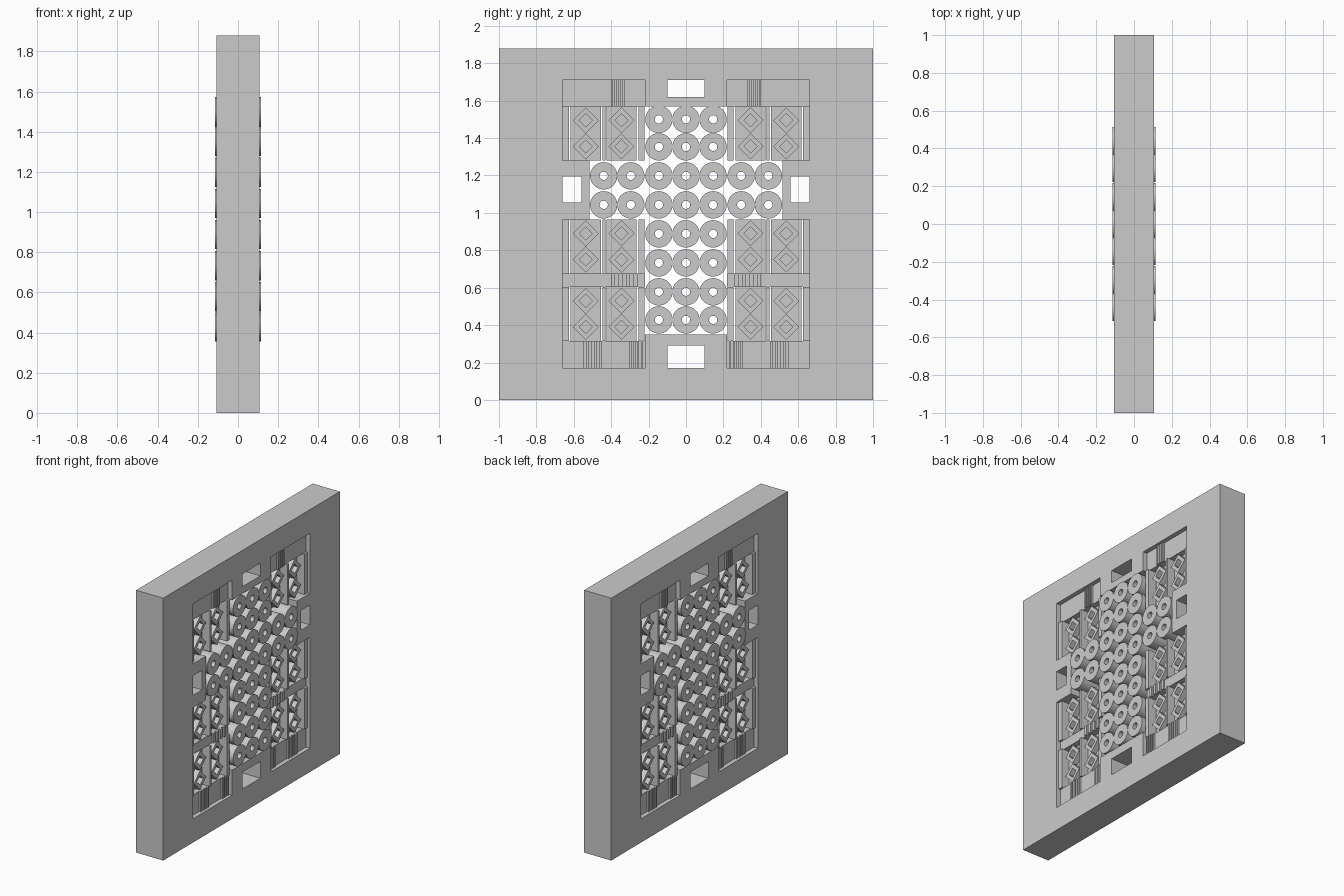
import bpy, bmesh
from math import pi, cos, sin

if "Cube" in bpy.data.objects:
    bpy.data.objects.remove(bpy.data.objects["Cube"])

W = 0.107      # half thickness of the wall
F = 0.075      # half thickness of the recessed fluted fields


def finish(name, bm):
    bmesh.ops.recalc_face_normals(bm, faces=bm.faces[:])
    me = bpy.data.meshes.new(name)
    bm.to_mesh(me)
    bm.free()
    ob = bpy.data.objects.new(name, me)
    bpy.context.collection.objects.link(ob)
    return ob


def add_box(bm, y0, y1, z0, z1, hx):
    r = bmesh.ops.create_cube(bm, size=1)
    for v in r['verts']:
        v.co = (v.co.x * 2 * hx, (y0 + y1) / 2 + v.co.y * (y1 - y0),
                (z0 + z1) / 2 + v.co.z * (z1 - z0))


def boxes(name, items):
    bm = bmesh.new()
    for it in items:
        add_box(bm, *it)
    return finish(name, bm)


def add_tube(bm, y, z, ro, ri, hx, n, smooth=False):
    # hollow tube running along x
    loops = []
    for x, r in ((-hx, ro), (hx, ro), (hx, ri), (-hx, ri)):
        loops.append([bm.verts.new((x, y + r * cos(2 * pi * i / n), z + r * sin(2 * pi * i / n)))
                      for i in range(n)])
    for k in range(4):
        a, b = loops[k], loops[(k + 1) % 4]
        for i in range(n):
            j = (i + 1) % n
            f = bm.faces.new((a[i], a[j], b[j], b[i]))
            f.smooth = smooth and k in (0, 2)


def span(s, a, b):
    return (min(s * a, s * b), max(s * a, s * b))


# outer wall: lintel, two piers and the row of base blocks
boxes("lintel", [(-1, 1, 1.71, 1.88, W)])
for s, n in ((-1, "left"), (1, "right")):
    boxes(n + "_pier", [(*span(s, 0.66, 1), 0.17, 1.71, W)])
edges = [-1, -0.6, -0.2, 0.2, 0.6, 1]
for i in range(5):
    boxes("base_block_%d" % (i + 1), [(edges[i], edges[i + 1], 0, 0.17, W)])

# window surrounds at the four ends of the cross
boxes("top_window_surround", [(-0.22, -0.10, 1.57, 1.71, W), (0.10, 0.22, 1.57, 1.71, W),
                              (-0.10, 0.10, 1.57, 1.62, W)])
boxes("bottom_window_surround", [(-0.22, -0.10, 0.17, 0.35, W), (0.10, 0.22, 0.17, 0.35, W),
                                 (-0.10, 0.10, 0.29, 0.35, W)])
for s, n in ((-1, "left"), (1, "right")):
    boxes(n + "_window_surround", [(*span(s, 0.515, 0.66), 1.195, 1.28, W),
                                   (*span(s, 0.515, 0.66), 0.965, 1.055, W),
                                   (*span(s, 0.515, 0.56), 1.055, 1.195, W)])

# cross of round pipes, open between
bm = bmesh.new()
rows = [0.428, 0.578, 0.733, 0.888, 1.043, 1.198, 1.353, 1.50]
for z in rows:
    ys = [-0.145, 0, 0.145]
    if 1.0 < z < 1.25:
        ys += [-0.44, -0.295, 0.295, 0.44]
    for y in ys:
        add_tube(bm, y, z, 0.073, 0.022, 0.114, 36, True)
pipes = finish("pipe_cross", bm)

# four-way ornamental fields, mirrored left and right
panels = [(1.28, 1.57), (0.675, 0.965), (0.315, 0.605)]
fields = [(1.57, 1.71, (0.33, 0.41)), (0.605, 0.675, (0.26, 0.42)),
          (0.17, 0.315, (0.23, 0.31)), (0.17, 0.315, (0.45, 0.56))]
for s, n in ((-1, "left"), (1, "right")):
    # recessed fields with thin upright flutes
    boxes(n + "_fields", [(*span(s, 0.22, 0.66), a, b, F)
                          for a, b in ((1.57, 1.71), (0.605, 0.675), (0.17, 0.315))])
    flutes = []
    for a, b, (u, v) in fields:
        step = (v - u) / 4
        for i in range(4):
            flutes.append((*span(s, u + i * step, u + i * step + step * 0.55), a, b, F + 0.012))
    boxes(n + "_flutes", flutes)

    # upright bars between the panels
    bars = []
    for a, b in panels:
        for u, v in ((0.625, 0.66), (0.431, 0.447), (0.222, 0.253)):
            bars.append((*span(s, u, v), a, b, 0.09))
    boxes(n + "_upright_bars", bars)

    # thin panels carrying square tubes set on the diagonal
    boxes(n + "_panels", [(*span(s, c - 0.081, c + 0.081), a, b, 0.035)
                          for a, b in panels for c in (0.345, 0.536)])
    bm = bmesh.new()
    for a, b in panels:
        for c in (0.345, 0.536):
            for z in ((a + b) / 2 - 0.07, (a + b) / 2 + 0.07):
                add_tube(bm, s * c, z, 0.0695, 0.035, 0.075, 4)
    finish(n + "_diamond_tubes", bm)
